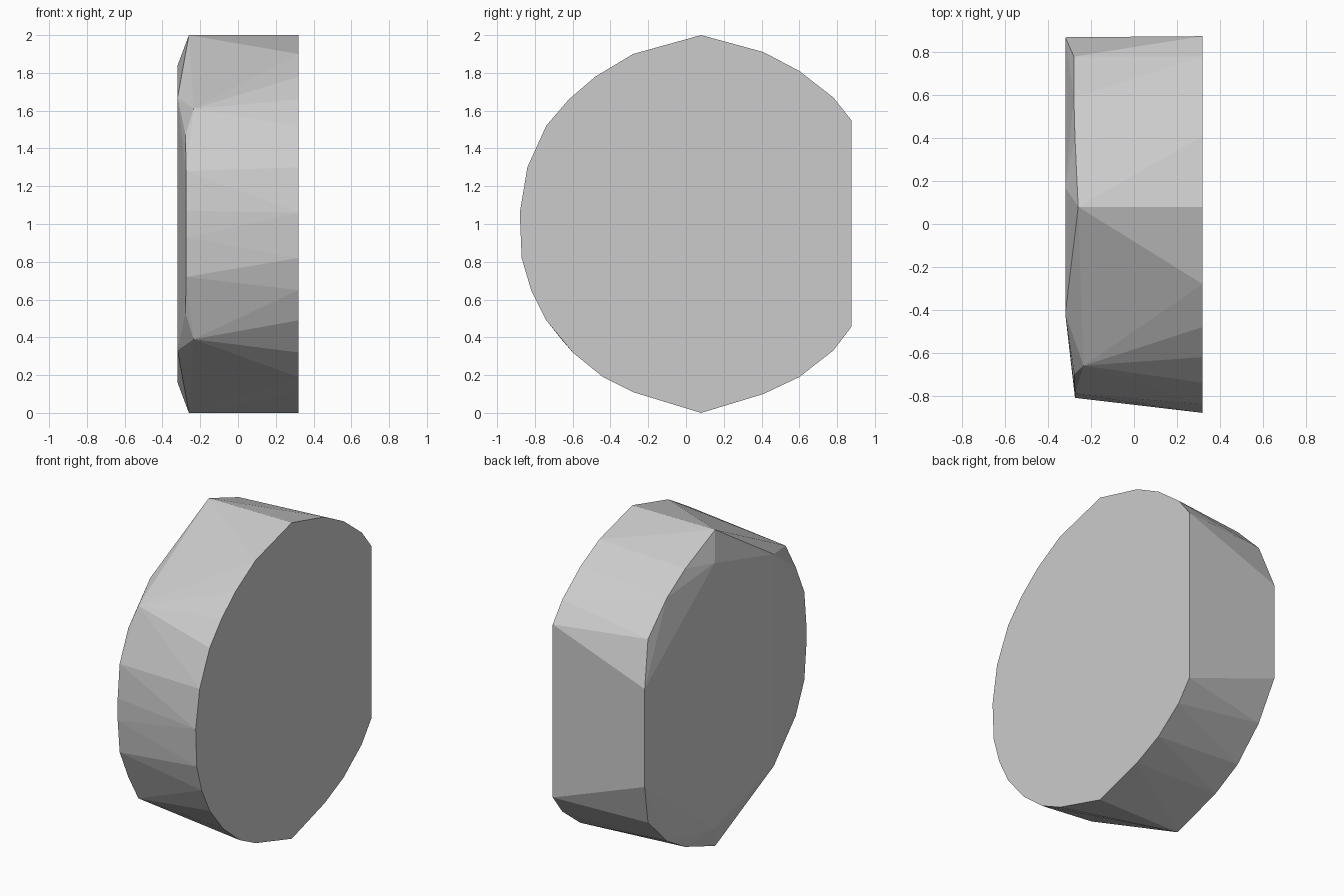
import bpy, bmesh

if "Cube" in bpy.data.objects:
    bpy.data.objects.remove(bpy.data.objects["Cube"])

grey = bpy.data.materials.new("light grey")
grey.diffuse_color = (0.6, 0.6, 0.6, 1)
grey.use_nodes = True
grey.node_tree.nodes["Principled BSDF"].inputs["Base Color"].default_value = grey.diffuse_color

# Flat right face outline as (y, z): round disc with a cut-off back
outline = [(0.08, 2), (0.41, 1.91), (0.6, 1.81), (0.78, 1.67), (0.875, 1.55),
           (0.875, 0.455), (0.78, 0.33), (0.6, 0.19), (0.41, 0.1), (0.08, 0),
           (-0.28, 0.11), (-0.44, 0.19), (-0.6, 0.32), (-0.74, 0.49), (-0.82, 0.65),
           (-0.87, 0.82), (-0.88, 1.06), (-0.84, 1.3), (-0.74, 1.52), (-0.62, 1.66),
           (-0.48, 1.78), (-0.28, 1.9)]

# Left rim, upper half as (x, y, z), mirrored about z = 1
rim = [(-0.26, 0.08, 2), (-0.275, 0.4, 1.88), (-0.28, 0.59, 1.77), (-0.28, 0.78, 1.58),
       (-0.235, -0.66, 1.61), (-0.278, -0.7, 1.47), (-0.275, -0.79, 1.28),
       (-0.275, -0.81, 1.07)]

# Raised flat on the left face, upper half
flat = [(-0.32, 0.87, 1.31), (-0.32, 0.17, 1.84), (-0.32, -0.42, 1.67)]

points = [(0.32, y, z) for y, z in outline]
for x, y, z in rim + flat:
    points += [(x, y, z), (x, y, 2 - z)]

# Faceted disc skinned as a convex solid
bm = bmesh.new()
verts = [bm.verts.new(p) for p in points]
hull = bmesh.ops.convex_hull(bm, input=verts)
unused = {v for v in bm.verts if not v.link_faces}
bmesh.ops.delete(bm, geom=list(unused), context='VERTS')
bmesh.ops.dissolve_limit(bm, angle_limit=0.002, verts=bm.verts[:], edges=bm.edges[:])
bmesh.ops.recalc_face_normals(bm, faces=bm.faces[:])
mesh = bpy.data.meshes.new("faceted_disc")
bm.to_mesh(mesh)
bm.free()
mesh.materials.append(grey)
disc = bpy.data.objects.new("faceted_disc", mesh)
bpy.context.collection.objects.link(disc)
